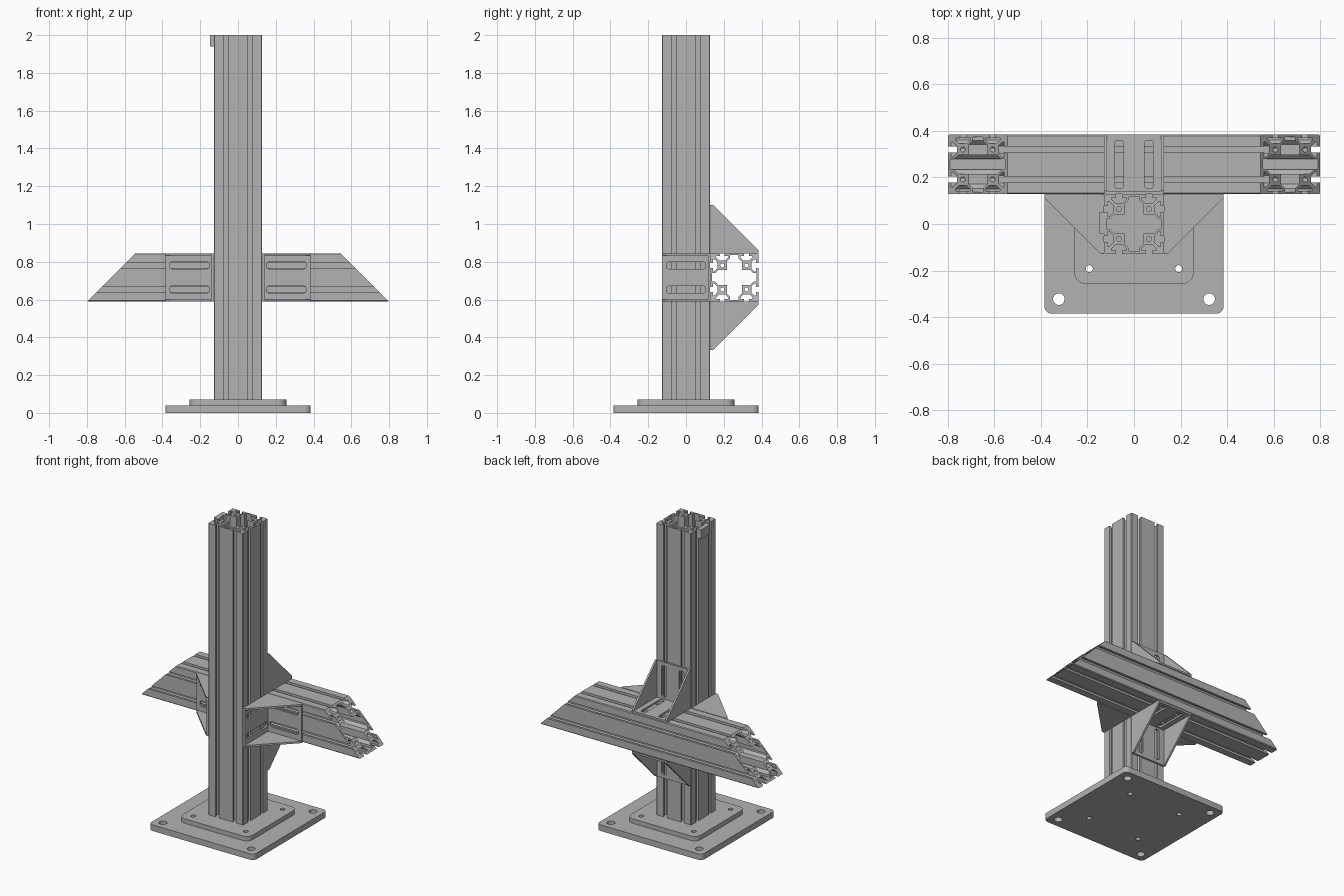
import bpy, bmesh, math
from mathutils import Vector

cube = bpy.data.objects.get("Cube")
if cube:
    bpy.data.objects.remove(cube)

grey = bpy.data.materials.new("aluminium grey")
grey.use_nodes = True
colour = (0.45, 0.45, 0.45, 1)
grey.diffuse_color = colour
grey.node_tree.nodes["Principled BSDF"].inputs["Base Color"].default_value = colour


def prism(name, loops, place):
    """Fill the 2D loops (inner ones are holes), extrude w from 0 to 1, place(u, v, w)."""
    curve = bpy.data.curves.new(name + "_outline", "CURVE")
    curve.dimensions = "2D"
    curve.fill_mode = "BOTH"
    curve.extrude = 0.5
    for loop in loops:
        spline = curve.splines.new("POLY")
        spline.points.add(len(loop) - 1)
        for point, (u, v) in zip(spline.points, loop):
            point.co = (u, v, 0, 1)
        spline.use_cyclic_u = True
    helper = bpy.data.objects.new(name + "_outline", curve)
    mesh = bpy.data.meshes.new_from_object(helper)
    bpy.data.objects.remove(helper)
    bpy.data.curves.remove(curve)
    mesh.name = name
    bm = bmesh.new()
    bm.from_mesh(mesh)
    bmesh.ops.remove_doubles(bm, verts=bm.verts, dist=0.0001)
    for vert in bm.verts:
        vert.co = Vector(place(vert.co.x, vert.co.y, vert.co.z + 0.5))
    bmesh.ops.recalc_face_normals(bm, faces=bm.faces)
    bm.to_mesh(mesh)
    bm.free()
    mesh.materials.clear()
    mesh.materials.append(grey)
    obj = bpy.data.objects.new(name, mesh)
    bpy.context.collection.objects.link(obj)
    bpy.ops.object.select_all(action="DESELECT")
    obj.select_set(True)
    bpy.context.view_layer.objects.active = obj
    bpy.ops.object.shade_smooth_by_angle(angle=math.radians(30))
    return obj


def rounded_box(cx, cy, hx, hy, r, steps=8):
    pts = []
    for q, (sx, sy) in enumerate([(1, 1), (-1, 1), (-1, -1), (1, -1)]):
        for i in range(steps + 1):
            a = (q + i / steps) * math.pi / 2
            pts.append((cx + sx * (hx - r) + r * math.cos(a),
                        cy + sy * (hy - r) + r * math.sin(a)))
    return pts


def circle(cx, cy, r, n=24):
    return [(cx + r * math.cos(2 * math.pi * i / n),
             cy + r * math.sin(2 * math.pi * i / n)) for i in range(n)]


def four_holes(d, r):
    return [circle(x, y, r) for x in (-d, d) for y in (-d, d)]


def four_fold(half, scale):
    """Mirror half a side over the diagonal, then turn it round four times."""
    quarter = half + [(y, x) for x, y in reversed(half) if x != y]
    pts = []
    for _ in range(4):
        pts += [(x * scale, y * scale) for x, y in quarter]
        quarter = [(y, -x) for x, y in quarter]
    return pts


# Slotted extrusion section, drawn in millimetres
MM = 0.0032
H = 40 * MM
outer = four_fold([(16, 40), (16, 35.5), (10, 35.5), (10, 33), (15, 28), (25, 28),
                   (30, 33), (30, 35.5), (24, 35.5), (24, 40), (38.5, 40)], MM)
hollow = four_fold([(7, 37), (7, 32), (12.5, 26.5), (12.5, 12.5)], MM)
section = [outer, hollow] + four_holes(20 * MM, 3.4 * MM)

# Base plates
large_holes, small_holes = four_holes(0.323, 0.025), four_holes(0.192, 0.015)
prism("base_plate", [rounded_box(0, 0, 0.385, 0.385, 0.03)] + large_holes + small_holes,
      lambda u, v, w: (u, v, 0.04 * w))
prism("upper_base_plate", [rounded_box(0, 0, 0.256, 0.256, 0.045)] + small_holes,
      lambda u, v, w: (u, v, 0.04 + 0.03 * w))

# Post and mitred cross beam
BEAM_Z = 0.717
prism("post", section, lambda u, v, w: (u, v, 0.07 + 1.93 * w))
prism("cross_beam", section,
      lambda u, v, w: ((2 * w - 1) * (0.8 - H - v), 2 * H + u, BEAM_Z + v))

# Small tab near the top of the post
prism("post_tab", [[(-0.04, 1.94), (0.05, 1.94), (0.05, 2), (-0.04, 2)]],
      lambda u, v, w: (-H - 0.02 * w, u, v))

# Gusseted angle brackets: u and v run along the legs, w across the width
L, T, TIP = 2 * H, 0.012, 0.016
slots = [rounded_box(L / 2, s * 20 * MM, 0.104, 0.018, 0.012) for s in (-1, 1)]


def bracket(name, place):
    leg_a = [(0, -H), (L, -H), (L, H), (0, H)]
    leg_b = [(T, -H), (L, -H), (L, H), (T, H)]
    prism(name + "_beam_leg", [leg_a] + slots, lambda a, b, c: place(a, T * c, b))
    prism(name + "_post_leg", [leg_b] + slots, lambda a, b, c: place(T * c, a, b))
    web = [(T, T), (L, T), (L, TIP), (TIP, L), (T, L)]
    for side, s in (("first", -1), ("second", 1)):
        prism(f"{name}_{side}_gusset", [web],
              lambda u, v, w: place(u, v, s * (H - T * w)))


for side, s in (("left", 1), ("right", -1)):
    bracket(side + "_bracket", lambda u, v, w: (s * (H + u), H - v, BEAM_Z + w))
for side, s in (("upper", 1), ("lower", -1)):
    bracket(side + "_bracket", lambda u, v, w: (w, H + u, BEAM_Z + s * (H + v)))
